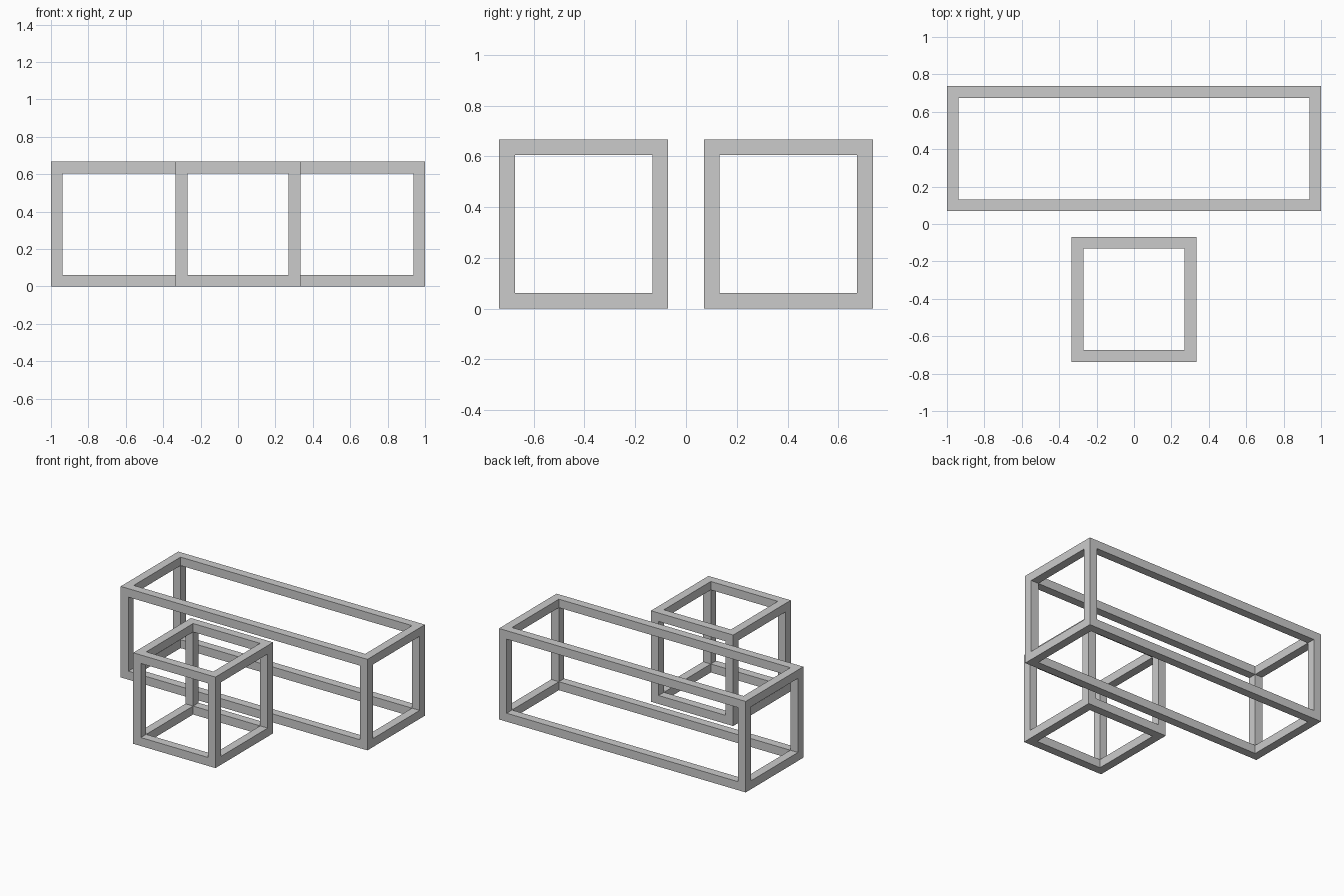
import bpy, bmesh
from itertools import product
from mathutils import Vector

if "Cube" in bpy.data.objects:
    bpy.data.objects.remove(bpy.data.objects["Cube"])

BAR = 0.062      # square bar thickness
CUBE = 2 / 3     # cube edge; the long frame is three cubes wide
GAP = 0.07       # half the space between the frames


def box_frame(name, lo, hi):
    """Watertight open frame: twelve square bars joined at solid corners."""
    cuts = [(a, a + BAR, b - BAR, b) for a, b in zip(lo, hi)]

    def solid(cell):
        # corners and edges of a 3x3x3 split are solid, face middles and core are open
        return all(0 <= c <= 2 for c in cell) and sum(c != 1 for c in cell) >= 2

    bm = bmesh.new()
    for cell in product(range(3), repeat=3):
        if not solid(cell):
            continue
        for axis, side in product(range(3), (0, 1)):
            neighbour = list(cell)
            neighbour[axis] += 2 * side - 1
            if solid(neighbour):
                continue
            u, v = (axis + 1) % 3, (axis + 2) % 3
            quad = []
            for du, dv in ((0, 0), (1, 0), (1, 1), (0, 1)):
                i = list(cell)
                i[axis] += side
                i[u] += du
                i[v] += dv
                quad.append(bm.verts.new(Vector([cuts[k][i[k]] for k in range(3)])))
            bm.faces.new(quad if side else quad[::-1])
    bmesh.ops.remove_doubles(bm, verts=bm.verts, dist=0.0001)
    mesh = bpy.data.meshes.new(name)
    bm.to_mesh(mesh)
    bm.free()
    obj = bpy.data.objects.new(name, mesh)
    bpy.context.collection.objects.link(obj)
    return obj


# Long frame at the back
box_frame("long_frame", (-1, GAP, 0), (1, GAP + CUBE, CUBE))
# Cube frame in front
box_frame("cube_frame", (-CUBE / 2, -GAP - CUBE, 0), (CUBE / 2, -GAP, CUBE))
